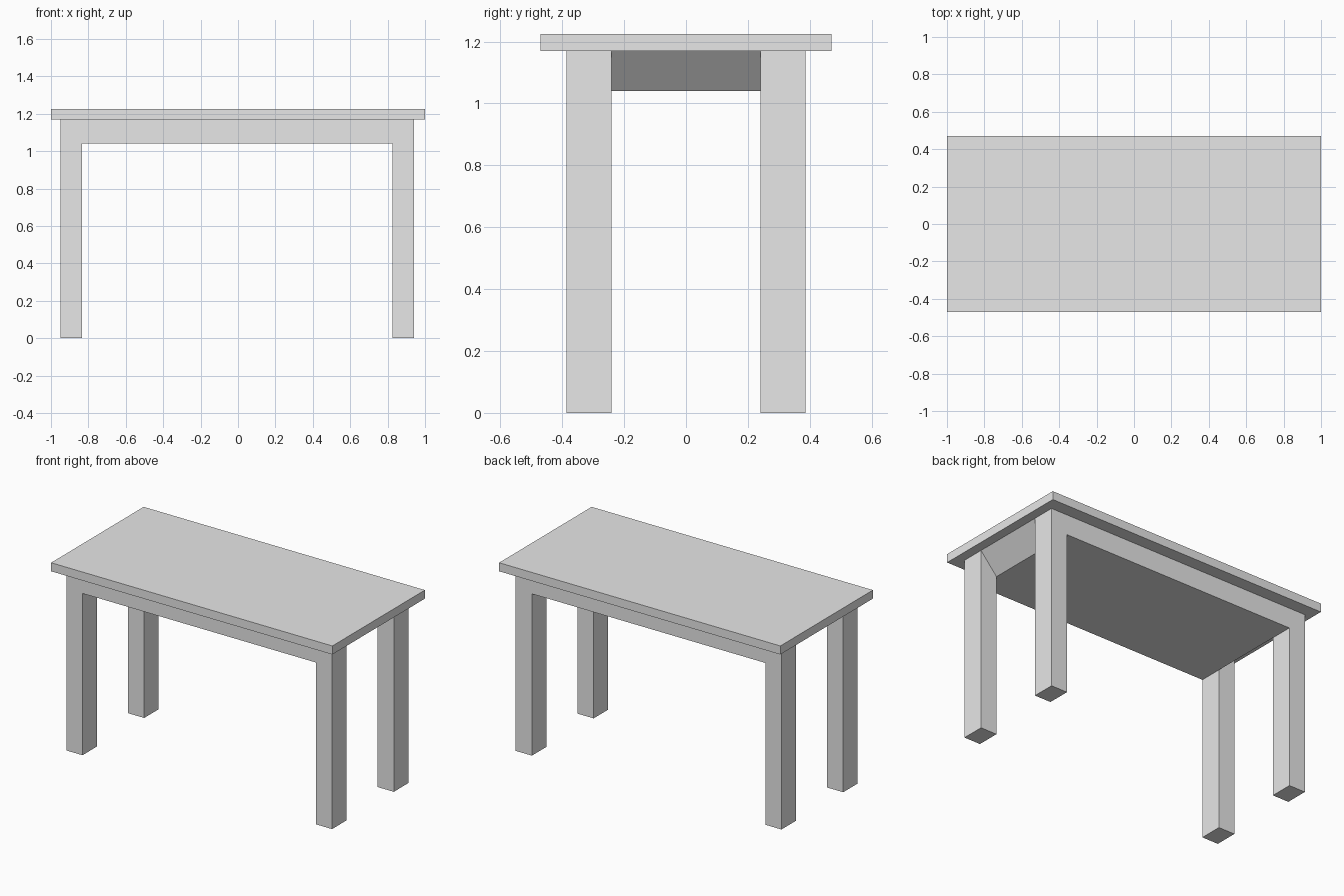
import bpy

cube = bpy.data.objects.get("Cube")
if cube:
    bpy.data.objects.remove(cube, do_unlink=True)

# One plain grey for the whole table
grey = bpy.data.materials.new("light grey")
grey.use_nodes = True
colour = (0.8, 0.8, 0.8, 1)
grey.diffuse_color = colour
grey.node_tree.nodes["Principled BSDF"].inputs["Base Color"].default_value = colour


def extrude_profile(name, profile, y0, y1):
    """Solid made from an x-z outline swept from y0 to y1."""
    n = len(profile)
    verts = [(x, y, z) for y in (y0, y1) for x, z in profile]
    faces = [tuple(range(n)), tuple(reversed(range(n, 2 * n)))]
    faces += [(i, i + n, (i + 1) % n + n, (i + 1) % n) for i in range(n)]
    mesh = bpy.data.meshes.new(name)
    mesh.from_pydata(verts, [], faces)
    mesh.materials.append(grey)
    obj = bpy.data.objects.new(name, mesh)
    bpy.context.collection.objects.link(obj)
    return obj


# Main dimensions
LEFT, LEFT_IN, RIGHT_IN, RIGHT = -0.95, -0.835, 0.825, 0.94
RAIL, UNDER, TOP = 1.04, 1.17, 1.225
LEG_IN, LEG_OUT = 0.24, 0.387

# Table top slab
slab = [(-1, UNDER), (1, UNDER), (1, TOP), (-1, TOP)]
extrude_profile("table_top", slab, -0.47, 0.47)

# Front and back frames: two legs joined by a flush rail
frame = [(LEFT, 0), (LEFT_IN, 0), (LEFT_IN, RAIL), (RIGHT_IN, RAIL),
         (RIGHT_IN, 0), (RIGHT, 0), (RIGHT, UNDER), (LEFT, UNDER)]
extrude_profile("front_leg_frame", frame, -LEG_OUT, -LEG_IN)
extrude_profile("back_leg_frame", frame, LEG_IN, LEG_OUT)

# Solid core under the top, with ends sloping in between the legs
core = [(LEFT_IN, RAIL), (RIGHT_IN, RAIL), (RIGHT, UNDER), (LEFT, UNDER)]
extrude_profile("under_core", core, -LEG_IN, LEG_IN)
